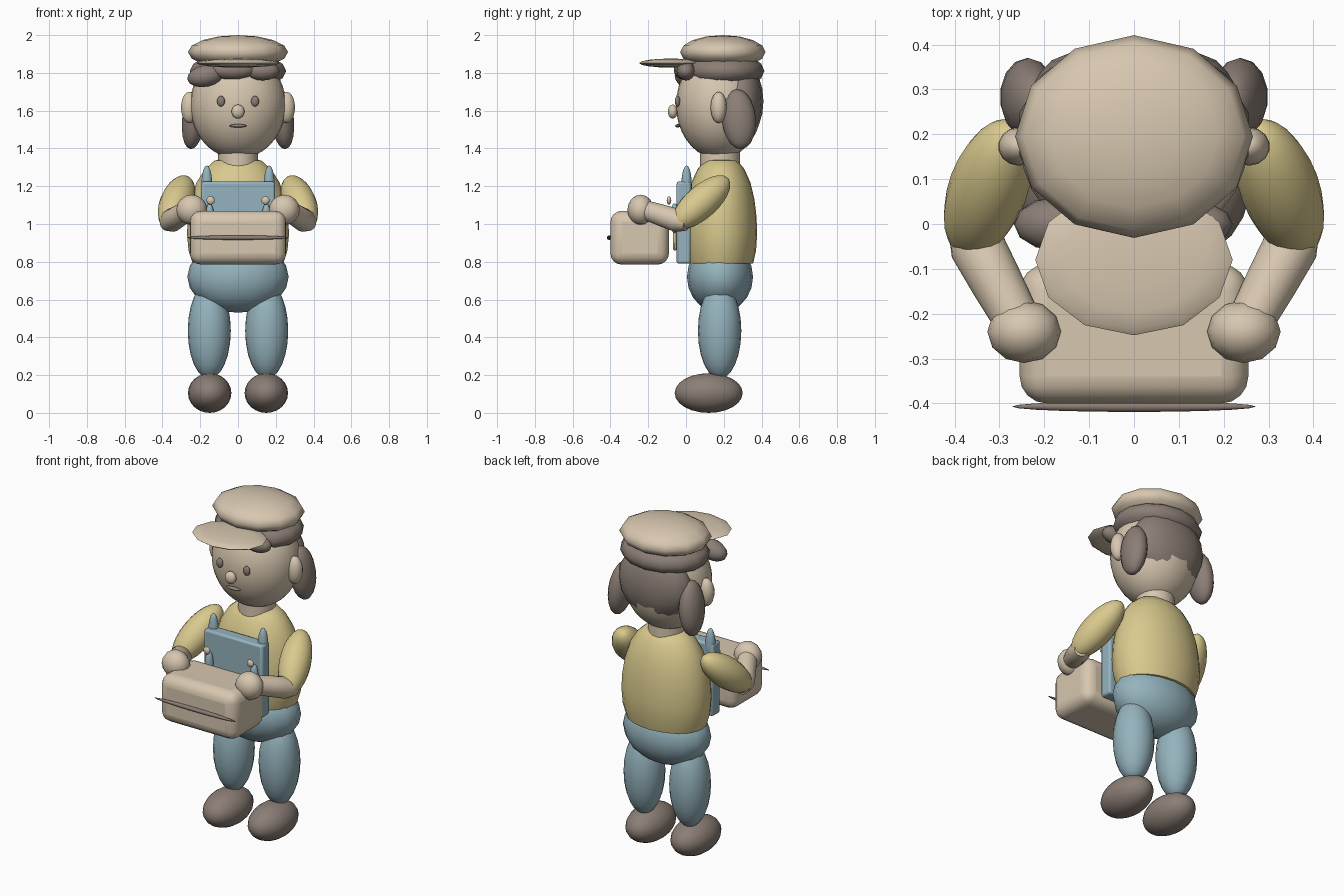
import bpy, math
from mathutils import Vector, Matrix

cube = bpy.data.objects.get("Cube")
if cube:
    bpy.data.objects.remove(cube, do_unlink=True)


def material(name, rgb):
    m = bpy.data.materials.new(name)
    m.use_nodes = True
    m.diffuse_color = (*rgb, 1)
    m.node_tree.nodes["Principled BSDF"].inputs["Base Color"].default_value = (*rgb, 1)
    return m


beige = material("beige", (0.68, 0.57, 0.43))
yellow = material("yellow", (0.70, 0.59, 0.27))
blue = material("blue", (0.30, 0.45, 0.51))
brown = material("brown", (0.26, 0.21, 0.18))


def finish(name, mat, angle=60):
    o = bpy.context.object
    o.name = name
    o.data.materials.append(mat)
    bpy.ops.object.transform_apply(location=False, rotation=True, scale=True)
    bpy.ops.object.shade_smooth_by_angle(angle=math.radians(angle))
    return o


def blob(name, mat, loc, radii, seg=20, rings=12, rot=(0, 0, 0)):
    bpy.ops.mesh.primitive_uv_sphere_add(segments=seg, ring_count=rings, location=loc,
                                         rotation=[math.radians(a) for a in rot])
    bpy.context.object.scale = radii
    return finish(name, mat)


def box(name, mat, lo, hi, bevel, steps=1):
    lo, hi = Vector(lo), Vector(hi)
    bpy.ops.mesh.primitive_cube_add(size=1, location=(lo + hi) / 2)
    o = bpy.context.object
    o.scale = hi - lo
    finish(name, mat, 35)
    b = o.modifiers.new("rounding", "BEVEL")
    b.width, b.segments = bevel, steps
    return o


def lathe(name, mat, profile, loc, depth=1.0, seg=24, axis=(0, 0, 1)):
    """Closed solid of revolution; profile holds (radius, height) pairs."""
    turn = Vector(axis).to_track_quat("Z", "Y").to_matrix()
    verts, faces = [], []
    for r, h in profile:
        for k in range(seg):
            a = math.tau * k / seg
            verts.append(turn @ Vector((r * math.cos(a), depth * r * math.sin(a), h)))
    for j in range(len(profile) - 1):
        for k in range(seg):
            n = (k + 1) % seg
            faces.append((j * seg + k, j * seg + n, (j + 1) * seg + n, (j + 1) * seg + k))
    faces.append(tuple(reversed(range(seg))))
    faces.append(tuple(range(len(verts) - seg, len(verts))))
    me = bpy.data.meshes.new(name)
    me.from_pydata(verts, [], faces)
    o = bpy.data.objects.new(name, me)
    bpy.context.collection.objects.link(o)
    bpy.ops.object.select_all(action="DESELECT")
    bpy.context.view_layer.objects.active = o
    o.select_set(True)
    o.location = loc
    return finish(name, mat, 50)


# Body
lathe("shirt", yellow, [(0.24, 0.79), (0.262, 0.86), (0.27, 0.95), (0.265, 1.04), (0.25, 1.13),
                        (0.22, 1.22), (0.175, 1.29), (0.125, 1.335), (0.06, 1.35)],
      (0, 0.185, 0), depth=0.71)
blob("hips", blue, (0, 0.18, 0.72), (0.268, 0.175, 0.19), 16, 10)
lathe("neck", beige, [(0.105, 1.28), (0.105, 1.42)], (0, 0.18, 0))

# Bib with pocket
box("bib", blue, (-0.195, -0.05, 0.79), (0.195, 0.025, 1.225), 0.012, 2)
box("pocket", yellow, (-0.08, -0.07, 0.86), (0.08, -0.045, 1.0), 0.008)

# Head and face
blob("head", beige, (0, 0.175, 1.63), (0.253, 0.228, 0.285), 28, 18)
blob("nose", beige, (0, -0.07, 1.595), (0.034, 0.026, 0.037))
blob("mouth", brown, (0, -0.043, 1.52), (0.046, 0.014, 0.009))

# Hair
blob("hair_top", brown, (0, 0.2, 1.81), (0.262, 0.215, 0.1), 14, 8)
blob("hair_back", brown, (0, 0.29, 1.65), (0.235, 0.12, 0.21), 14, 10)
blob("fringe_right", brown, (-0.17, 0.0, 1.785), (0.1, 0.06, 0.058), 12, 8, (0, -12, 0))
blob("fringe_middle", brown, (-0.03, -0.015, 1.815), (0.12, 0.05, 0.05), 12, 8)
blob("fringe_left", brown, (0.13, 0.0, 1.81), (0.09, 0.05, 0.05), 12, 8)

# Cap
blob("cap_crown", beige, (0, 0.195, 1.91), (0.265, 0.226, 0.09), 12, 8)
blob("cap_brim", beige, (0, -0.08, 1.852), (0.22, 0.168, 0.024), 12, 8)

# Carried box with its seam
box("carried_box", beige, (-0.255, -0.4, 0.785), (0.255, -0.09, 1.07), 0.06, 4)
blob("box_seam", brown, (0, -0.407, 0.928), (0.272, 0.012, 0.012))

# Paired parts
for side, s in (("left", 1), ("right", -1)):
    blob(side + "_leg", blue, (s * 0.152, 0.178, 0.435), (0.114, 0.115, 0.255))
    blob(side + "_shoe", brown, (s * 0.15, 0.12, 0.105), (0.115, 0.18, 0.105))
    # Sleeve as a stretched egg from shoulder to elbow
    shoulder, elbow = Vector((s * 0.275, 0.215, 1.235)), Vector((s * 0.375, -0.055, 0.995))
    along = elbow - shoulder
    half = along.length / 2 + 0.01
    egg = [(0.088 * math.sin(t), -half * math.cos(t))
           for t in (math.pi * (0.03 + 0.94 * i / 12) for i in range(13))]
    lathe(side + "_sleeve", yellow, egg, (shoulder + elbow) / 2, axis=along, seg=16)
    # Forearm and hand
    start, wrist = Vector((s * 0.365, -0.02, 1.01)), Vector((s * 0.25, -0.235, 1.08))
    reach = wrist - start
    lathe(side + "_forearm", beige, [(0.04, -0.03), (0.062, 0.03), (0.058, 0.13), (0.05, reach.length)],
          start, axis=reach, seg=16)
    blob(side + "_hand", beige, (s * 0.245, -0.24, 1.075), (0.082, 0.07, 0.08), 12, 8)
    # Strap tip, strap clip and button
    blob(side + "_strap", blue, (s * 0.165, 0.003, 1.2), (0.03, 0.028, 0.11), 14, 10)
    blob(side + "_strap_clip", blue, (s * 0.15, -0.06, 1.03), (0.025, 0.025, 0.08), 14, 10)
    blob(side + "_button", beige, (s * 0.145, -0.09, 1.125), (0.022, 0.012, 0.022))
    # Face and hair sides
    blob(side + "_eye", brown, (s * 0.09, -0.045, 1.65), (0.021, 0.014, 0.028))
    blob(side + "_ear", beige, (s * 0.257, 0.173, 1.617), (0.046, 0.043, 0.083), 14, 10)
    blob(side + "_hair_lock", brown, (s * 0.235, 0.28, 1.555), (0.062, 0.09, 0.16), 14, 10, (5, s * -6, 0))
